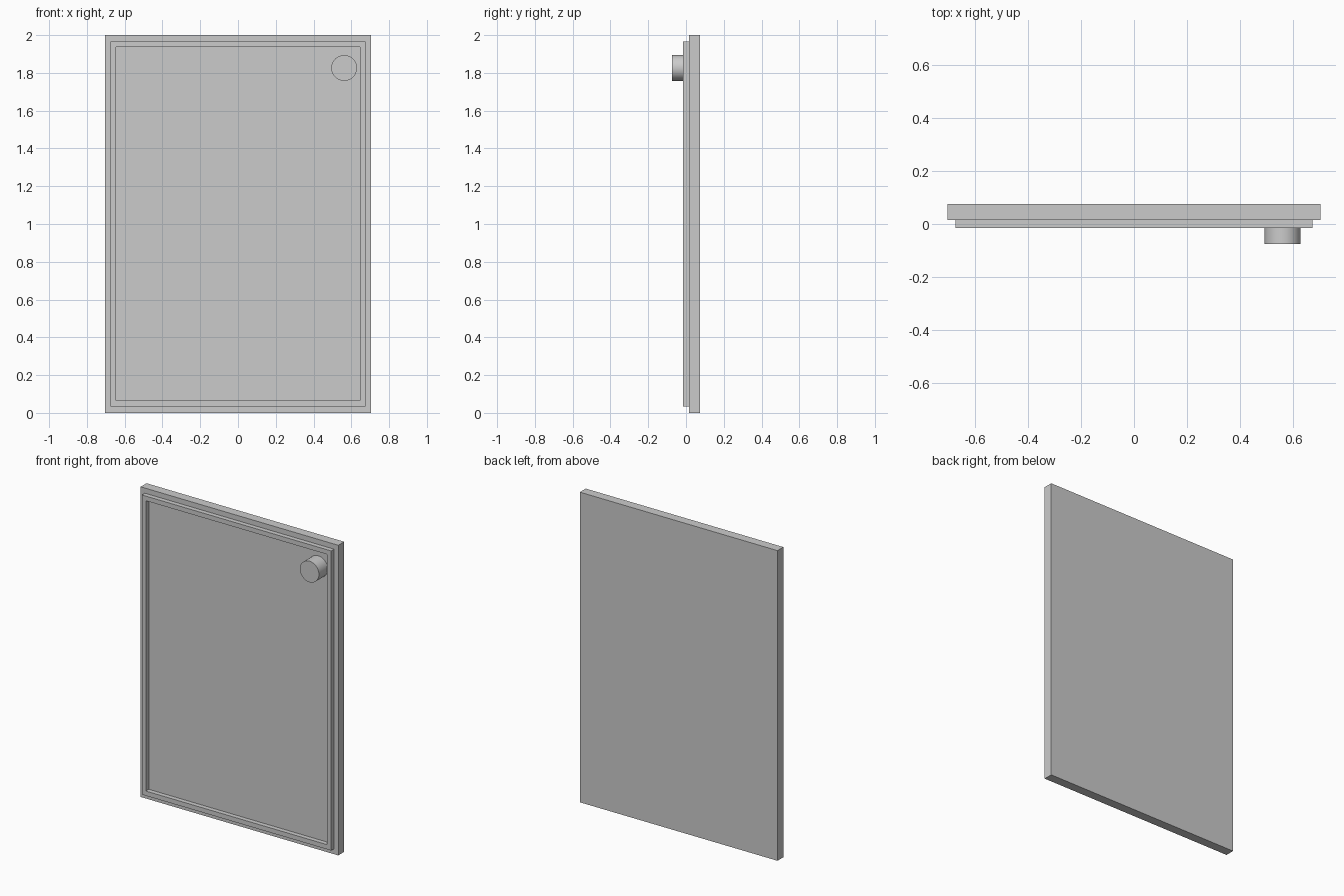
import bpy
import bmesh
import math
from mathutils import Matrix

cube = bpy.data.objects.get("Cube")
if cube:
    bpy.data.objects.remove(cube)

grey = bpy.data.materials.new("plain grey")
grey.use_nodes = True
colour = (0.6, 0.6, 0.6, 1)
grey.diffuse_color = colour
grey.node_tree.nodes["Principled BSDF"].inputs["Base Color"].default_value = colour

BACK, FACE, RIM, TIP = 0.075, 0.015, -0.015, -0.075


def finish(name, bm):
    bmesh.ops.recalc_face_normals(bm, faces=bm.faces)
    mesh = bpy.data.meshes.new(name)
    bm.to_mesh(mesh)
    bm.free()
    mesh.materials.append(grey)
    obj = bpy.data.objects.new(name, mesh)
    bpy.context.collection.objects.link(obj)
    return obj


def rectangle(bm, half_w, low, high, y):
    corners = [(-half_w, low), (half_w, low), (half_w, high), (-half_w, high)]
    return [bm.verts.new((x, y, z)) for x, z in corners]


# Flat door panel
bm = bmesh.new()
bmesh.ops.create_cube(bm, size=1)
bmesh.ops.scale(bm, vec=(1.41, BACK - FACE, 2), verts=bm.verts)
bmesh.ops.translate(bm, vec=(0, (BACK + FACE) / 2, 1), verts=bm.verts)
finish("door_panel", bm)

# Raised rectangular seal around the front of the panel
bm = bmesh.new()
loops = [
    rectangle(bm, 0.675, 0.035, 1.967, FACE),
    rectangle(bm, 0.675, 0.035, 1.967, RIM),
    rectangle(bm, 0.647, 0.065, 1.937, RIM),
    rectangle(bm, 0.647, 0.065, 1.937, FACE),
]
for a, b in zip(loops, loops[1:] + loops[:1]):
    for i in range(4):
        j = (i + 1) % 4
        bm.faces.new((a[i], a[j], b[j], b[i]))
finish("raised_frame", bm)

# Round knob standing on the panel in the upper corner
bm = bmesh.new()
bmesh.ops.create_cone(bm, cap_ends=True, segments=48, radius1=0.068,
                      radius2=0.068, depth=FACE - TIP)
bmesh.ops.rotate(bm, matrix=Matrix.Rotation(math.pi / 2, 3, "X"), verts=bm.verts)
bmesh.ops.translate(bm, vec=(0.562, (FACE + TIP) / 2, 1.826), verts=bm.verts)
knob = finish("knob", bm)
bpy.ops.object.select_all(action="DESELECT")
knob.select_set(True)
bpy.context.view_layer.objects.active = knob
bpy.ops.object.shade_smooth_by_angle(angle=math.radians(40))
